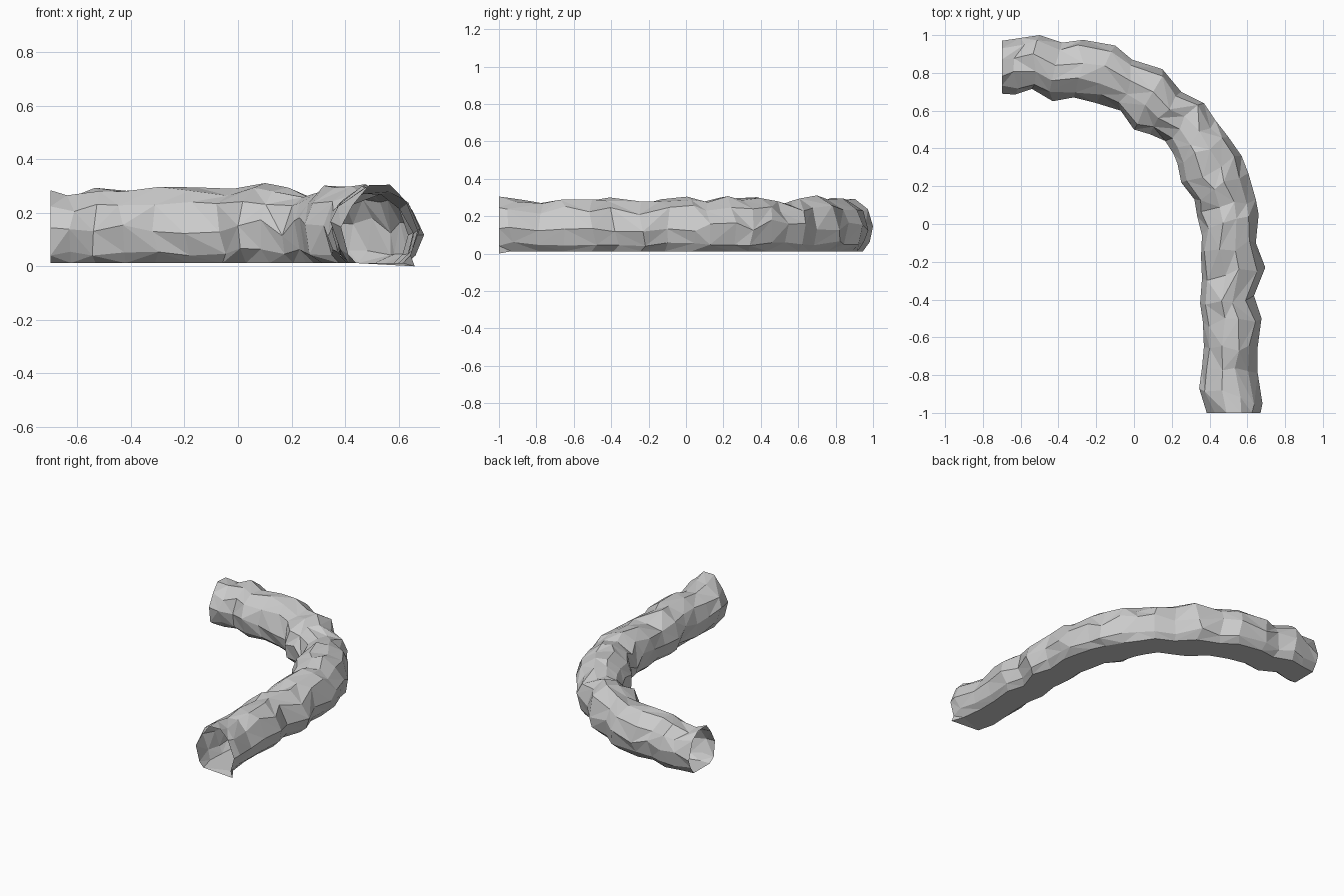
import bpy, bmesh, random
from mathutils import Vector

if "Cube" in bpy.data.objects:
    bpy.data.objects.remove(bpy.data.objects["Cube"])

random.seed(4)

# Tunnel stations: inner wall x, y, outer wall x, y, roof height
STATIONS = [
    (.385, -1, .67, -1, .305), (.345, -.87, .68, -.95, .295),
    (.36, -.76, .655, -.79, .28), (.37, -.65, .655, -.65, .305),
    (.365, -.52, .675, -.5, .285), (.35, -.42, .635, -.38, .30),
    (.36, -.29, .695, -.23, .275), (.355, -.17, .645, -.1, .295),
    (.36, -.06, .66, .05, .305), (.335, .04, .645, .13, .28),
    (.32, .13, .605, .27, .305), (.25, .22, .57, .36, .30),
    (.23, .32, .5, .46, .315), (.21, .37, .43, .55, .29),
    (.165, .44, .37, .64, .275), (.085, .475, .25, .7, .29),
    (0, .5, .15, .82, .315), (-.07, .6, -.01, .87, .285),
    (-.2, .64, -.1, .945, .29), (-.32, .67, -.27, .975, .30),
    (-.43, .65, -.38, .96, .28), (-.54, .715, -.5, 1, .29),
    (-.63, .685, -.6, .985, .27), (-.7, .69, -.7, .97, .29),
]
# Cross-section: across (-1 inner, 1 outer), height fraction
SECTION = [(-.6, 0), (-.88, .17), (-1, .48), (-.78, .8), (-.3, .98),
           (.25, 1), (.75, .82), (1, .46), (.9, .16), (.62, 0)]
FLOOR = .012


def ring(bm, index):
    ax, ay, bx, by, top = STATIONS[index]
    a, b = Vector((ax, ay, 0)), Vector((bx, by, 0))
    mid, half = (a + b) / 2, (b - a) / 2
    along = Vector((-half.y, half.x, 0)).normalized()
    end = index in (0, len(STATIONS) - 1)
    verts = []
    for u, h in SECTION:
        z = FLOOR + h * (top - FLOOR)
        p = mid + half * u
        if 0 < h and abs(u) < 1:      # rocky bumps on walls and roof
            p += half * random.uniform(-.11, .07) * (1 if u > 0 else -1)
            z += random.uniform(-.02, .006)
            if not end:
                p += along * random.uniform(-.025, .025)
        elif abs(u) == 1:
            z += random.uniform(-.03, .03)
        verts.append(bm.verts.new((p.x, p.y, max(z, FLOOR))))
    return verts


# Open-ended rock tunnel with flat floor
bm = bmesh.new()
rings = [ring(bm, i) for i in range(len(STATIONS))]
rings[0][-1].co = (.66, -1, 0)
n = len(SECTION)
for r, s in zip(rings, rings[1:]):
    for j in range(n):
        k = (j + 1) % n
        a, b, c, d = r[j], r[k], s[k], s[j]
        if random.random() < .5:
            bm.faces.new((a, b, c))
            bm.faces.new((a, c, d))
        else:
            bm.faces.new((a, b, d))
            bm.faces.new((b, c, d))
bmesh.ops.recalc_face_normals(bm, faces=bm.faces)
mesh = bpy.data.meshes.new("cave_tunnel")
bm.to_mesh(mesh)
bm.free()
bpy.context.collection.objects.link(bpy.data.objects.new("cave_tunnel", mesh))
